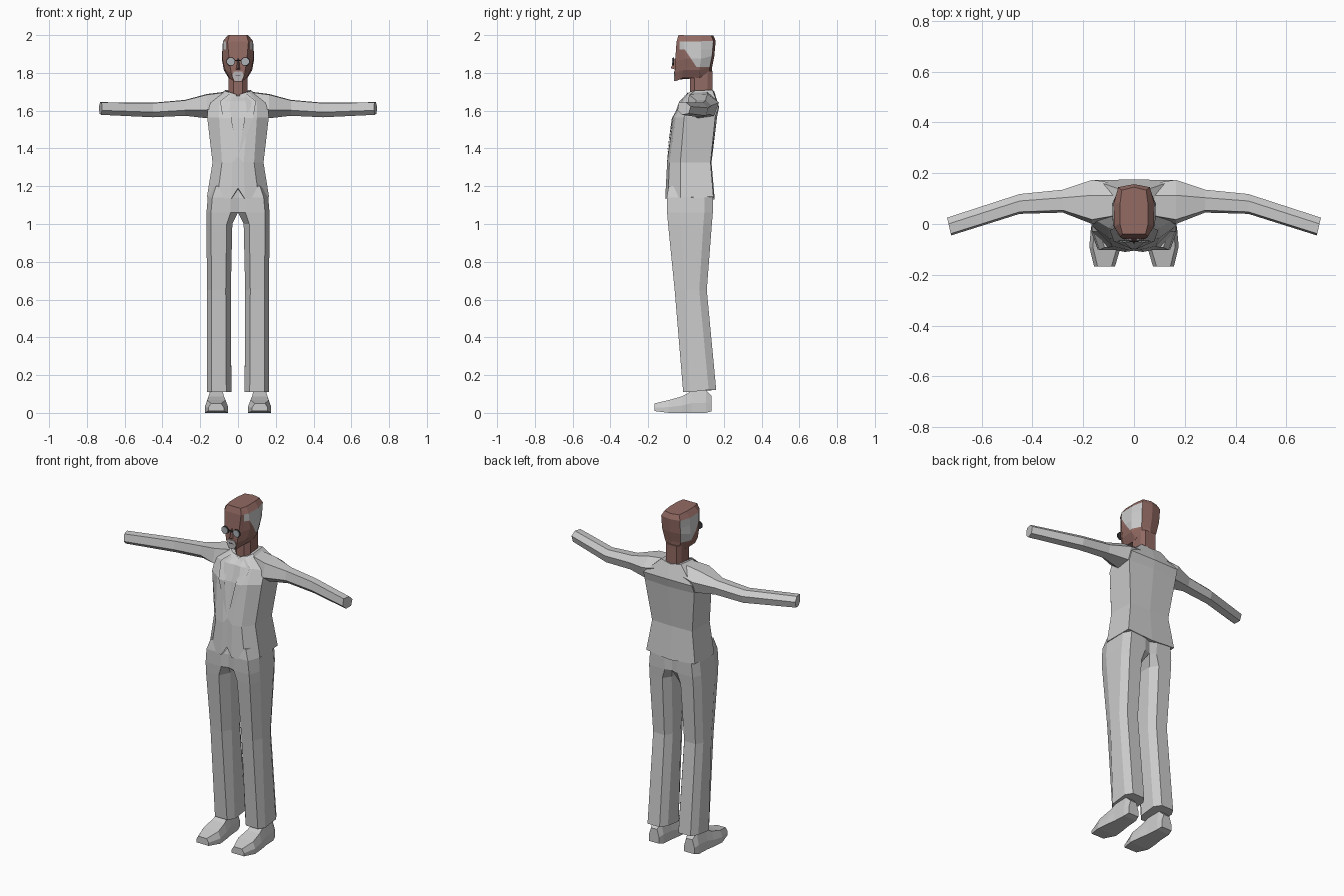
import bpy, bmesh, math
from mathutils import Vector


def material(name, rgb):
    m = bpy.data.materials.new(name)
    m.diffuse_color = (*rgb, 1)
    return m


GREY = material("cloth_grey", (0.6, 0.6, 0.6))
SKIN = material("skin_brown", (0.29, 0.145, 0.125))
LENS = material("lens_grey", (0.42, 0.45, 0.47))
BEARD = material("beard_grey", (0.5, 0.47, 0.48))
DARK = material("frame_dark", (0.04, 0.04, 0.045))


def finish(name, bm, mats):
    bmesh.ops.recalc_face_normals(bm, faces=bm.faces)
    me = bpy.data.meshes.new(name)
    bm.to_mesh(me)
    bm.free()
    for m in mats:
        me.materials.append(m)
    ob = bpy.data.objects.new(name, me)
    bpy.context.collection.objects.link(ob)
    return ob


def loft(rings, sides=(1,), closed=True, merge=False):
    """Skin a list of rings, with a copy for each sign in sides."""
    bm = bmesh.new()
    for s in sides:
        vs = [[bm.verts.new((s * x, y, z)) for x, y, z in r] for r in rings]
        n = len(rings[0])
        for a, b in zip(vs, vs[1:]):
            for i in range(n if closed else n - 1):
                j = (i + 1) % n
                bm.faces.new((a[i], a[j], b[j], b[i]))
        bm.faces.new(vs[0])
        bm.faces.new(vs[-1])
    if merge:
        bmesh.ops.remove_doubles(bm, verts=bm.verts, dist=0.0005)
    return bm


BOTH = (1, -1)

# Jacket body: half rings from front centre to back centre
jacket = [
    [(0, -.105, 1.19), (.035, -.11, 1.135), (.11, -.095, 1.135), (.165, -.03, 1.14), (.16, .145, 1.145), (0, .152, 1.13)],
    [(0, -.098, 1.36), (.03, -.10, 1.325), (.085, -.088, 1.325), (.135, -.03, 1.325), (.132, .13, 1.325), (0, .135, 1.325)],
    [(0, -.06, 1.56), (.05, -.068, 1.56), (.10, -.055, 1.565), (.163, -.01, 1.565), (.163, .155, 1.57), (0, .165, 1.57)],
    [(0, -.03, 1.65), (.04, -.035, 1.65), (.10, -.015, 1.645), (.16, .02, 1.64), (.16, .173, 1.62), (0, .175, 1.62)],
    [(0, .0, 1.675), (.03, .01, 1.685), (.055, .02, 1.70), (.07, .04, 1.705), (.065, .14, 1.71), (0, .15, 1.70)],
]
finish("jacket_body", loft(jacket, BOTH, closed=False, merge=True), [GREY])

# Lapels: thin overlays on the chest
bm = bmesh.new()
for s in BOTH:
    a, b, c, d, e = [bm.verts.new((s * x, y, z)) for x, y, z in
                     ((.045, .0, 1.69), (.095, -.025, 1.65), (.08, -.068, 1.56),
                      (.004, -.101, 1.37), (.035, -.075, 1.56))]
    bm.faces.new((a, b, c, e))
    bm.faces.new((e, c, d))
finish("lapels", bm, [GREY])

# Shirt collar points
bm = bmesh.new()
for s in BOTH:
    bm.faces.new([bm.verts.new((s * x, y, z)) for x, y, z in
                  ((.006, .008, 1.685), (.05, .012, 1.70), (.028, -.022, 1.655))])
finish("collar", bm, [GREY])

# Sleeves: sections along x as (x, front y, back y, bottom z, top z)
sleeve = []
for x, yf, yb, zb, zt in ((.07, .02, .16, 1.58, 1.70), (.165, .0, .174, 1.56, 1.688),
                          (.28, .045, .135, 1.573, 1.657), (.45, .04, .118, 1.565, 1.642),
                          (.728, -.045, .025, 1.578, 1.645)):
    w, h = yb - yf, zt - zb
    pts = ((0, .35), (.1, .97), (.65, 1), (1, .65), (.85, .1), (.35, 0))
    skew = .016 if x > .7 else 0
    sleeve.append([(x + skew * (u - .5), yf + u * w, zb + v * h) for u, v in pts])
finish("sleeves", loft(sleeve, BOTH), [GREY])

# Trousers: (z, inner x, outer x, front y, back y, front bevel, back bevel, inner bevel)
legs = []
for z, xi, xo, yf, yb, c1, c2, bi in ((.11, .035, .165, -.015, .16, .035, .04, .027),
                                      (.65, .038, .163, -.06, .11, .055, .04, .027),
                                      (1.0, .03, .168, -.095, .137, .065, .045, .03),
                                      (1.06, 0, .167, -.10, .142, .065, .045, .04),
                                      (1.14, 0, .160, -.102, .144, .07, .045, .04),
                                      (1.20, 0, .140, -.092, .132, .07, .04, .04)):
    bo = .024
    ring = [(xi + bi, yf), (xo - bo, yf), (xo, yf + c1), (xo, yb - c2),
            (xo - bo, yb), (xi + bi, yb), (xi, yb - c2), (xi, yf + c1)]
    if xi == 0:  # pelvis: no groove between the legs
        ring[6], ring[7] = (0, yb - .012), (0, yf + .012)
    legs.append([(x, y, z + (.012 * (y > .07) if z < .2 else 0)) for x, y in ring])
finish("trousers", loft(legs, BOTH), [GREY])

# Shoes: sections along y as (y, inner x, outer x, bottom z, top z)
shoe = []
for y, x0, x1, z0, z1 in ((-.168, .075, .157, .01, .05), (-.09, .052, .176, 0, .068),
                          (-.02, .06, .17, 0, .088), (.03, .068, .162, 0, .115),
                          (.105, .074, .158, 0, .12), (.135, .083, .15, .008, .09)):
    t = .014
    shoe.append([(x0, y, z0), (x1, y, z0), (x1, y, z0 + .45 * (z1 - z0)),
                 (x1 - t, y, z1), (x0 + t, y, z1), (x0, y, z0 + .45 * (z1 - z0))])
finish("shoes", loft(shoe, BOTH), [GREY])

# Neck
neck = [[(x, y, z) for x, y in ((-.025, .02), (.025, .02), (.05, .045), (.05, .115),
                                (.035, .14), (-.035, .14), (-.05, .115), (-.05, .045))]
        for z in (1.66, 1.81)]
finish("neck", loft(neck), [SKIN])

# Head: (front z, back z, front x,y, temple x,y, rear side x,y, back x,y)
head = []
for zf, zb, a, yf, b, y1, b2, y2, c, yb in (
        (1.755, 1.79, .022, -.056, .045, -.02, .05, .07, .04, .135),
        (1.80, 1.83, .036, -.060, .068, -.015, .075, .07, .052, .138),
        (1.86, 1.89, .046, -.058, .083, -.005, .086, .08, .06, .150),
        (1.965, 1.97, .055, -.05, .078, -.01, .08, .08, .062, .157),
        (2.0, 1.998, .045, -.04, .055, 0, .055, .08, .048, .145)):
    zm = (zf + zb) / 2
    half = [(a, yf, zf), (b, y1, zm), (b2, y2, zm), (c, yb - .012, zb)]
    head.append(half + [(0, yb, zb)] + [(-x, y, z) for x, y, z in reversed(half)])
bm = loft(head)
# Cut the hairline into the head, then colour the side faces above it
for co, no in (((0, 0, 1.925), (0, 0, 1)), ((0, 0, 1.83), (0, 0, 1)),
               ((0, -.035, 0), (0, 1, 0)), ((0, .01, 1.90), (0, 1.5, 1))):
    bmesh.ops.bisect_plane(bm, geom=bm.verts[:] + bm.edges[:] + bm.faces[:],
                           plane_co=co, plane_no=no)
bmesh.ops.recalc_face_normals(bm, faces=bm.faces)
for f in bm.faces:
    p = f.calc_center_median()
    upper = p.z > 1.925 and p.y > -.035
    lower = 1.83 < p.z <= 1.925 and p.z > 1.90 - 1.5 * (p.y - .01)
    if abs(f.normal.x) > .5 and abs(f.normal.z) < .5 and (upper or lower):
        f.material_index = 1
finish("head", bm, [SKIN, GREY])

# Nose wedge
nose = [[(-.007, -.052, 1.875), (.007, -.052, 1.875), (0, -.062, 1.875)],
        [(-.014, -.052, 1.815), (.014, -.052, 1.815), (0, -.08, 1.825)]]
finish("nose", loft(nose), [SKIN])


def plate(name, outline, y, thick, mat):
    """Thin slab facing the front from an x-z outline."""
    rings = [[(x, yy, z) for x, z in outline] for yy in (y, y - thick)]
    return finish(name, loft(rings), [mat])


# Beard patch, mouth and spectacles
plate("beard", [(-.018, 1.758), (.018, 1.758), (.031, 1.785), (.022, 1.808),
                (-.022, 1.808), (-.031, 1.785)], -.056, .007, BEARD)
plate("mouth", [(-.014, 1.786), (.014, 1.786), (.014, 1.79), (-.014, 1.79)], -.062, .002, DARK)
for side, s in (("left", 1), ("right", -1)):
    for part, r, y, m in (("rim", .024, -.064, DARK), ("lens", .021, -.068, LENS)):
        plate(f"{side}_{part}", [(s * .038 + r * math.cos(k * math.pi / 4 + .39),
                                  1.86 + r * math.sin(k * math.pi / 4 + .39))
                                 for k in range(8)], y, .005, m)
plate("spectacle_bridge", [(-.016, 1.862), (.016, 1.862), (.016, 1.868), (-.016, 1.868)],
      -.066, .005, DARK)
